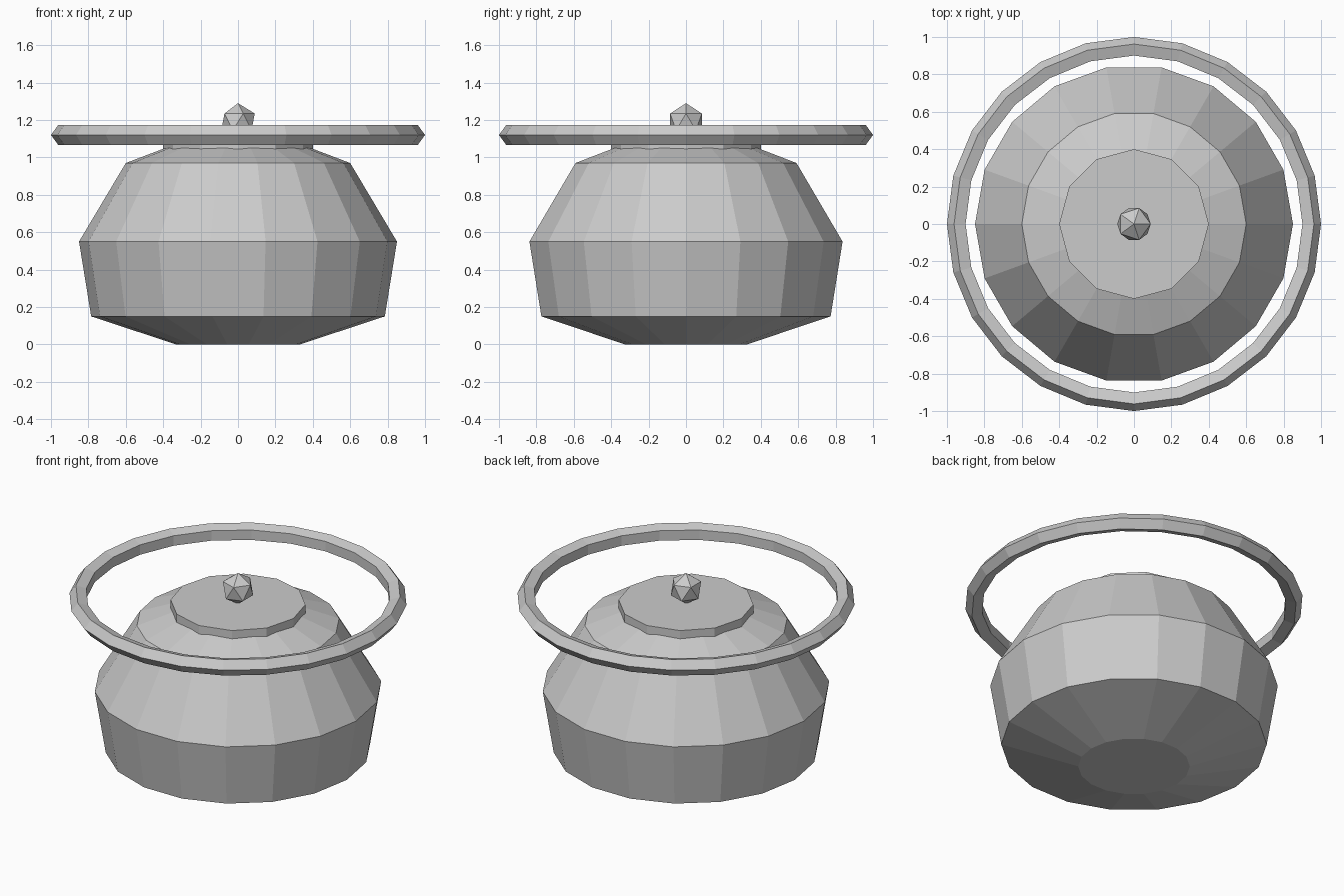
import bpy
import bmesh
from math import cos, sin, tau

if "Cube" in bpy.data.objects:
    bpy.data.objects.remove(bpy.data.objects["Cube"])


def lathe(name, profile, sides):
    """Revolve (radius, z) points about z and cap both ends."""
    bm = bmesh.new()
    rings = [[bm.verts.new((r * cos(tau * i / sides), r * sin(tau * i / sides), z))
              for i in range(sides)] for r, z in profile]
    for low, high in zip(rings, rings[1:]):
        for i in range(sides):
            j = (i + 1) % sides
            bm.faces.new((low[i], low[j], high[j], high[i]))
    bm.faces.new(rings[0][::-1])
    bm.faces.new(rings[-1])
    mesh = bpy.data.meshes.new(name)
    bm.to_mesh(mesh)
    bm.free()
    obj = bpy.data.objects.new(name, mesh)
    bpy.context.collection.objects.link(obj)
    return obj


# Faceted pot with sloping shoulder
lathe("pot_body", [(0.33, 0), (0.785, 0.15), (0.85, 0.55), (0.6, 0.97), (0.35, 1.065)], 18)

# Flat lid
lathe("lid", [(0.4, 1.03), (0.4, 1.1)], 12)

# Lid knob
bpy.ops.mesh.primitive_ico_sphere_add(subdivisions=1, radius=0.1, location=(0, 0, 1.19))
bpy.context.object.name = "lid_knob"

# Horizontal hoop handle
bpy.ops.mesh.primitive_torus_add(major_segments=24, minor_segments=5, major_radius=0.945,
                                 minor_radius=0.055, location=(0, 0, 1.12))
bpy.context.object.name = "hoop_handle"
